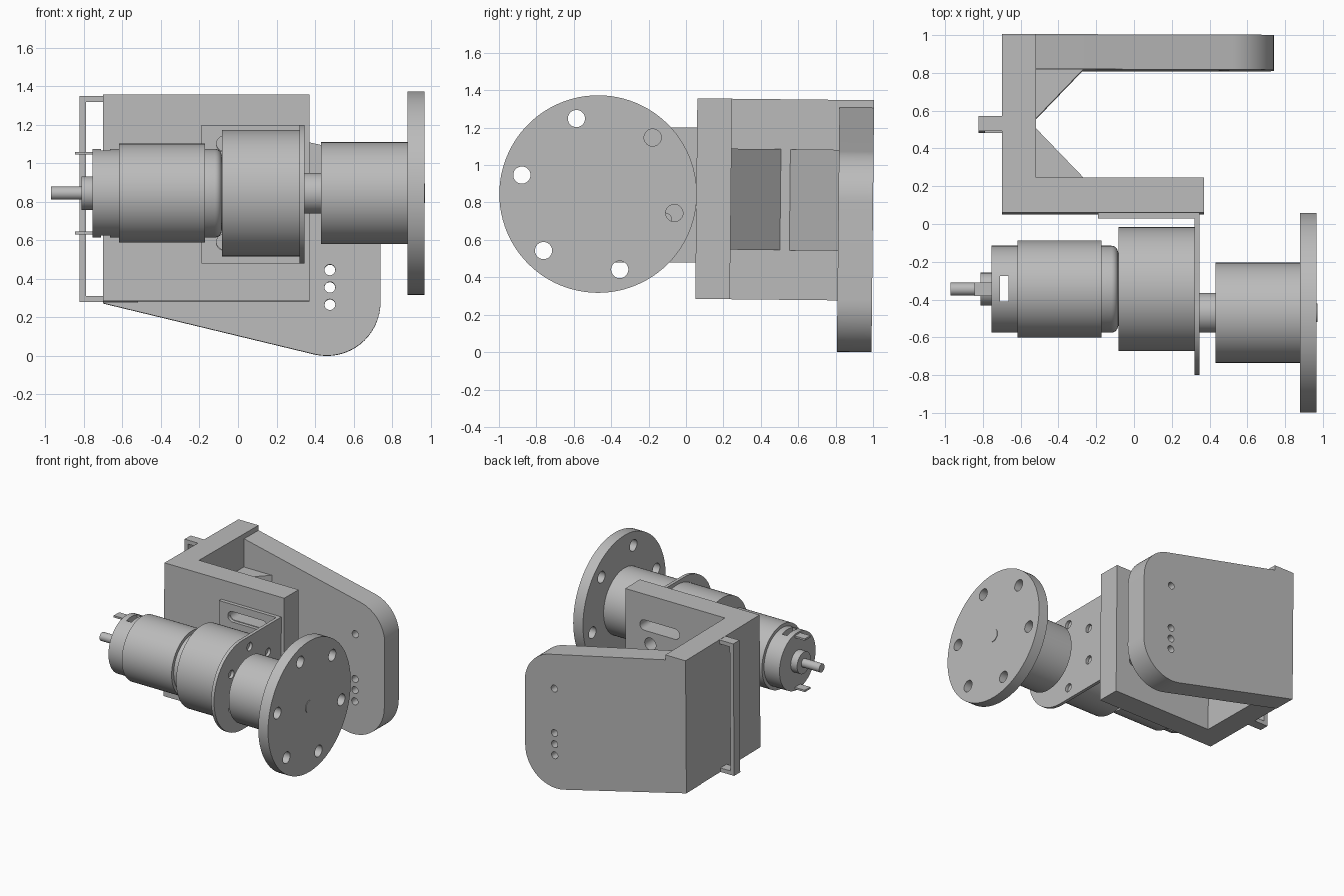
import bpy
import bmesh
from math import cos, sin, pi, radians
from mathutils import Matrix, Vector

cube = bpy.data.objects.get("Cube")
if cube:
    bpy.data.objects.remove(cube, do_unlink=True)

grey = bpy.data.materials.new("machined grey")
grey.use_nodes = True
GREY = (0.5, 0.5, 0.5, 1)
grey.diffuse_color = GREY
grey.node_tree.nodes["Principled BSDF"].inputs["Base Color"].default_value = GREY

AXIS_Z = 0.845       # height of both shafts
MOTOR_Y = -0.345     # motor and gearbox axis
OUTPUT_Y = -0.47     # offset output shaft axis


def finish(bm, name):
    bmesh.ops.recalc_face_normals(bm, faces=bm.faces)
    mesh = bpy.data.meshes.new(name)
    bm.to_mesh(mesh)
    bm.free()
    mesh.materials.append(grey)
    obj = bpy.data.objects.new(name, mesh)
    bpy.context.collection.objects.link(obj)
    return obj


def box(name, x, y, z):
    bm = bmesh.new()
    bmesh.ops.create_cube(bm, size=1)
    lo, hi = Vector((x[0], y[0], z[0])), Vector((x[1], y[1], z[1]))
    size = hi - lo
    for v in bm.verts:
        v.co = lo + Vector((size[i] * (v.co[i] + 0.5) for i in range(3)))
    return finish(bm, name)


def prism(name, outline, axis, start, end):
    """Extrude a 2D outline along an axis; the outline uses the other two axes in order."""
    bm = bmesh.new()

    def place(p):
        co = list(p)
        co.insert("xyz".index(axis), start)
        return co
    face = bm.faces.new([bm.verts.new(place(p)) for p in outline])
    side = bmesh.ops.extrude_face_region(bm, geom=[face])["geom"]
    shift = [0, 0, 0]
    shift["xyz".index(axis)] = end - start
    bmesh.ops.translate(bm, vec=shift, verts=[g for g in side if isinstance(g, bmesh.types.BMVert)])
    return finish(bm, name)


def arc(cx, cy, r, a, b, n=16):
    return [(cx + r * cos(radians(a + (b - a) * i / n)),
             cy + r * sin(radians(a + (b - a) * i / n))) for i in range(n + 1)]


def circle(cx, cy, r):
    return arc(cx, cy, r, 0, 360, 32)[:-1]


def lathe(name, y, profile, n=64):
    """Turn an (x, radius) profile about an axis running along x."""
    bm = bmesh.new()
    rings = [[bm.verts.new((x, y + r * cos(2 * pi * i / n), AXIS_Z + r * sin(2 * pi * i / n)))
              for i in range(n)] for x, r in profile]
    for a, b in zip(rings, rings[1:]):
        for i in range(n):
            bm.faces.new((a[i], a[(i + 1) % n], b[(i + 1) % n], b[i]))
    bm.faces.new(rings[0])
    bm.faces.new(rings[-1])
    return finish(bm, name)


def cut(obj, cutters):
    for cutter in cutters:
        cutter.hide_render = True
        mod = obj.modifiers.new("cut", 'BOOLEAN')
        mod.operation = 'DIFFERENCE'
        mod.solver = 'EXACT'
        mod.object = cutter
        bpy.context.view_layer.objects.active = obj
        bpy.ops.object.modifier_apply(modifier=mod.name)
        bpy.data.objects.remove(cutter, do_unlink=True)


# Channel bracket: web, front arm, gussets and skewed rear arm
web = box("bracket_web", (-0.7, -0.52), (0.055, 1.0), (0.28, 1.352))
front_arm = box("bracket_front_arm", (-0.53, 0.37), (0.055, 0.24), (0.28, 1.352))
channel = [web, front_arm]
for name, y, tip in (("front_gusset", 0.235, 0.51), ("rear_gusset", 0.825, 0.55)):
    channel.append(prism(name, [(-0.525, y), (-0.26, y), (-0.525, tip)], 'z', 0.545, 1.085))

outline = [(-0.7, 1.352), (-0.7, 0.277)]
outline += arc(0.461, 0.284, 0.279, 256.5, 360) + arc(0.461, 0.806, 0.279, 0, 77.4)
rear_arm = prism("bracket_rear_arm", outline, 'y', 0.815, 1.0)
cut(rear_arm, [prism("hole", circle(0.477, z, 0.028), 'y', 0.7, 1.1)
               for z in (0.27, 0.36, 0.45, 0.81)])
channel.append(rear_arm)

# Strap handle on the outer side of the web
channel.append(box("handle_bar", (-0.822, -0.79), (0.487, 0.565), (0.28, 1.35)))
for name, z in (("handle_top", 1.318), ("handle_bottom", 0.28)):
    channel.append(box(name, (-0.8, -0.69), (0.487, 0.565), (z, z + 0.032)))

# Angle plate holding the gearbox
side_plate = box("angle_side_plate", (-0.19, 0.335), (0.03, 0.06), (0.48, 1.2))
end_outline = [(0.06, 0.48), (0.06, 1.2)] + arc(-0.44, 0.84, 0.36, 90, 270, 32)
end_plate = prism("angle_end_plate", end_outline, 'x', 0.32, 0.346)
cut(end_plate, [prism("hole", circle(MOTOR_Y + 0.27 * cos(radians(a)),
                                     AXIS_Z + 0.27 * sin(radians(a)), 0.033), 'x', 0.2, 0.5)
                for a in range(30, 390, 60)])


# Adjustment slots through the side plate and the front arm
def slot(z):
    return prism("slot", arc(-0.07, z, 0.042, 90, 270) + arc(0.2, z, 0.042, -90, 90), 'y', -0.1, 0.4)


for part in (side_plate, front_arm):
    cut(part, [slot(1.1), slot(0.59)])
cut(front_arm, [prism("hole", circle(0.15, 0.96, 0.05), 'y', 0, 0.4)])

# Slight lean of the channel
pivot = Matrix.Translation((0, 0.5, 0.8))
lean = pivot @ Matrix.Rotation(radians(-0.6), 4, 'X') @ pivot.inverted()
for obj in channel:
    obj.data.transform(lean)

# Motor with stepped can and rounded nose
cap = lathe("motor_rear_cap", MOTOR_Y, [(-0.755, 0.23), (-0.6, 0.23)])
cut(cap, [box("vent", (-0.71, -0.665), (-0.41, -0.275), (0.4, 1.3))])
lathe("motor_can", MOTOR_Y, [(-0.617, 0.257), (-0.172, 0.257)])
nose = [(-0.18, 0.23)] + [(x, r) for x, r in arc(-0.12, 0.195, 0.035, 90, 0, 6)] + [(-0.07, 0.195)]
lathe("motor_nose", MOTOR_Y, nose)
lathe("motor_rear_boss", MOTOR_Y, [(-0.812, 0.087), (-0.75, 0.087)])
lathe("motor_rear_shaft", MOTOR_Y, [(-0.972, 0.034), (-0.8, 0.034)])
for name, z in (("upper_terminal", 1.045), ("lower_terminal", 0.63)):
    box(name, (-0.845, -0.72), (-0.38, -0.31), (z, z + 0.015))

# Gearbox and output shaft
lathe("gearbox", MOTOR_Y, [(-0.082, 0.328), (0.322, 0.328)])
lathe("output_boss", OUTPUT_Y, [(0.34, 0.105), (0.44, 0.105)])

# Hub with drilled flange
lathe("hub", OUTPUT_Y, [(0.432, 0.265), (0.885, 0.265)])
flange = lathe("hub_flange", OUTPUT_Y, [(0.88, 0.528), (0.967, 0.528)], 96)
cut(flange, [prism("hole", circle(OUTPUT_Y + 0.42 * cos(radians(a)),
                                  AXIS_Z + 0.42 * sin(radians(a)), 0.046), 'x', 0.7, 1.1)
             for a in range(46, 406, 60)])
lathe("output_shaft_tip", OUTPUT_Y, [(0.9, 0.05), (0.971, 0.05)])

# Smooth round surfaces, keep edges crisp
bpy.ops.object.select_all(action='DESELECT')
for obj in bpy.context.collection.objects:
    if obj.type == 'MESH' and grey.name in obj.data.materials:
        obj.select_set(True)
        bpy.context.view_layer.objects.active = obj
bpy.ops.object.shade_smooth_by_angle(angle=radians(30))
